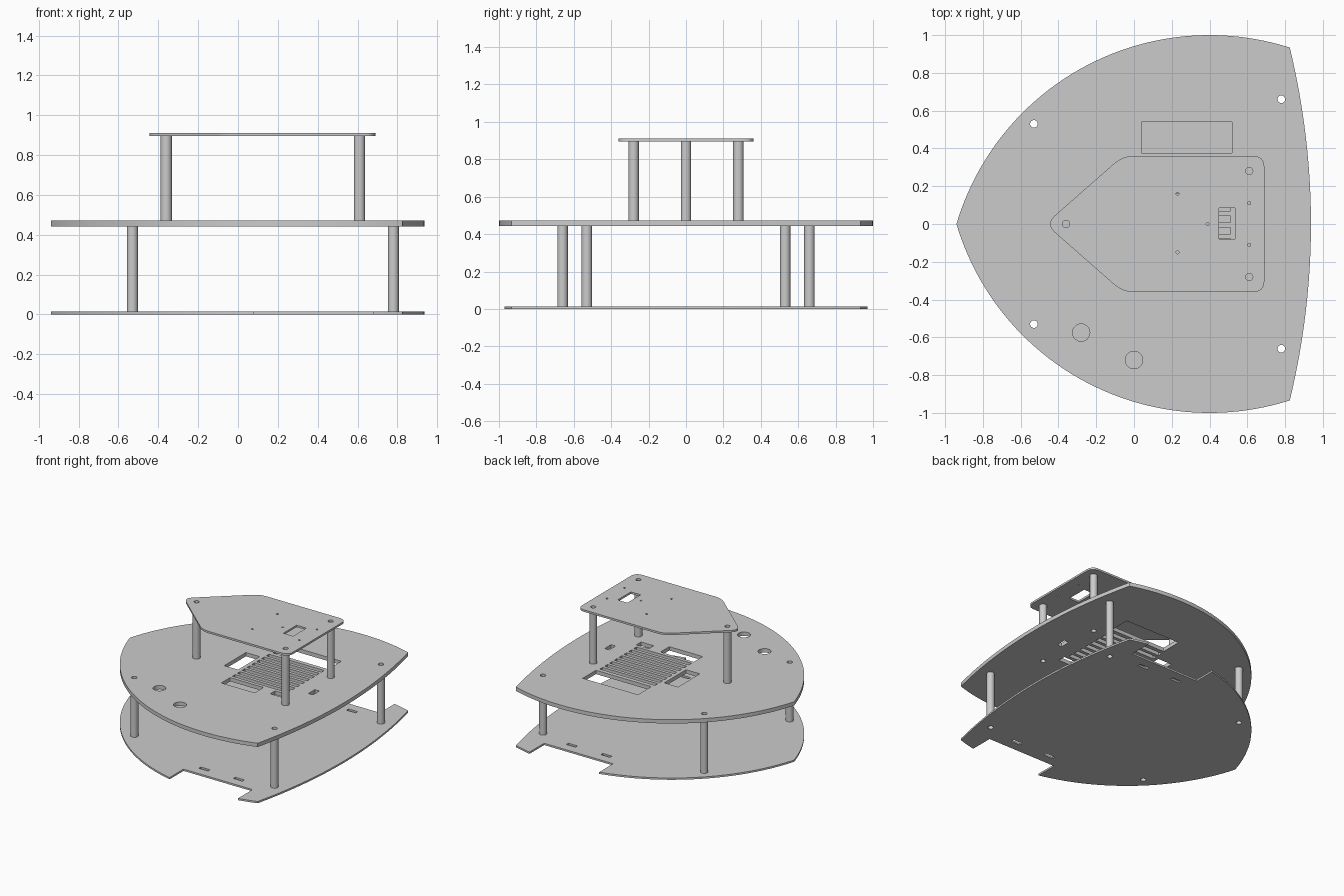
import bpy
from math import sin, cos, pi, sqrt, asin

if "Cube" in bpy.data.objects:
    bpy.data.objects.remove(bpy.data.objects["Cube"])


def circle(x, y, r, n=24):
    return [(x + r * cos(2 * pi * i / n), y + r * sin(2 * pi * i / n)) for i in range(n)]


def rect(x0, x1, y0, y1):
    return [(x0, y0), (x1, y0), (x1, y1), (x0, y1)]


def both(shape):
    return [shape, [(x, -y) for x, y in shape]]


def rounded(pts, radii, steps=8):
    """Round each polygon corner, cutting back by the given length."""
    out = []
    for i, (px, py) in enumerate(pts):
        ends = []
        for qx, qy in (pts[i - 1], pts[(i + 1) % len(pts)]):
            d = sqrt((qx - px) ** 2 + (qy - py) ** 2)
            ends.append((px + (qx - px) * radii[i] / d, py + (qy - py) * radii[i] / d))
        (ax, ay), (bx, by) = ends
        for k in range(steps + 1):
            t = k / steps
            out.append(((1 - t) ** 2 * ax + 2 * t * (1 - t) * px + t * t * bx,
                        (1 - t) ** 2 * ay + 2 * t * (1 - t) * py + t * t * by))
    return out


def extrude(name, outlines, z0, z1):
    """Fill nested closed outlines (inner ones are holes) and give thickness."""
    cu = bpy.data.curves.new(name + "_profile", 'CURVE')
    cu.dimensions = '2D'
    cu.fill_mode = 'BOTH'
    cu.extrude = (z1 - z0) / 2
    for pts in outlines:
        sp = cu.splines.new('POLY')
        sp.points.add(len(pts) - 1)
        for p, (x, y) in zip(sp.points, pts):
            p.co = (x, y, 0, 1)
        sp.use_cyclic_u = True
    tmp = bpy.data.objects.new(name + "_tmp", cu)
    bpy.context.collection.objects.link(tmp)
    dg = bpy.context.evaluated_depsgraph_get()
    me = bpy.data.meshes.new_from_object(tmp.evaluated_get(dg))
    bpy.data.objects.remove(tmp)
    ob = bpy.data.objects.new(name, me)
    ob.location.z = (z0 + z1) / 2
    bpy.context.collection.objects.link(ob)
    bpy.context.view_layer.objects.active = ob
    ob.select_set(True)
    bpy.ops.object.shade_smooth_by_angle(angle=0.6)
    ob.select_set(False)
    return ob


def hull_y(x):
    return sqrt(1.398 ** 2 - (x - 0.4) ** 2) - 0.398


def hull(notch=None):
    """Pointed hull outline: two big side arcs and a shallow rear arc."""
    a0, a1 = asin(-1.34 / 1.398), asin(0.425 / 1.398)
    xs = [0.4 + 1.398 * sin(a0 + (a1 - a0) * i / 48) for i in range(49)]
    side = [(x, max(hull_y(x), 0)) for x in xs]
    if notch:
        n0, n1, ny = notch
        side = ([p for p in side if p[0] < n0]
                + [(n0, hull_y(n0)), (n0, ny), (n1, ny), (n1, hull_y(n1))]
                + [p for p in side if p[0] > n1])
    yc = side[-1][1]
    rear = [(0.937 - 0.112 * (y / yc) ** 2, y)
            for y in (yc * (1 - i / 12) for i in range(1, 24))]
    return side + rear + [(x, -y) for x, y in reversed(side[1:])]


low_posts = [(-0.53, 0.53), (-0.53, -0.53), (0.78, 0.66), (0.78, -0.66)]
high_posts = [(-0.36, 0), (0.61, 0.28), (0.61, -0.28)]
low_holes = [circle(x, y, 0.02) for x, y in low_posts]
high_holes = [circle(x, y, 0.019) for x, y in high_posts]

# bottom plate with wheel notches and bracket slots
slots = both(rect(0.16, 0.24, 0.69, 0.715)) + both(rect(0.46, 0.54, 0.69, 0.715))
extrude("bottom_plate", [hull((0.08, 0.68, 0.79))] + low_holes + slots, 0, 0.014)

# middle plate with openings, cable holes and vent slots
openings = [rect(0.04, 0.52, 0.375, 0.54), rect(-0.12, 0.0, 0.0, 0.27),
            rect(0.03, 0.32, -0.25, -0.14), rect(0.42, 0.53, -0.2, -0.14),
            rect(0.64, 0.68, -0.04, 0.04),
            circle(-0.28, -0.575, 0.046), circle(0, -0.72, 0.046)]
vents = [rect(0.03, 0.51, y - 0.017, y + 0.017)
         for y in (-0.095 + 0.06 * i for i in range(8))]
extrude("middle_plate", [hull()] + low_holes + high_holes + openings + vents, 0.442, 0.472)

# top plate with rounded corners, window and screw holes
top = rounded([(-0.47, 0), (-0.06, -0.36), (0.69, -0.36), (0.69, 0.36), (-0.06, 0.36)],
              [0.07, 0.06, 0.06, 0.06, 0.06])
screws = [circle(x, y, 0.008, 10) for x, y in
          [(0.23, 0.16), (0.23, -0.15), (0.39, 0), (0.61, 0.11), (0.61, -0.11)]]
extrude("top_plate", [top, rect(0.45, 0.535, -0.08, 0.085)] + high_holes + screws, 0.895, 0.91)

# hollow standoff posts
for posts, inner, z0, z1, label in ((low_posts, 0.02, 0.014, 0.442, "lower_post"),
                                    (high_posts, 0.019, 0.472, 0.895, "upper_post")):
    for i, (x, y) in enumerate(posts):
        extrude(f"{label}_{i + 1}", [circle(x, y, 0.028), circle(x, y, inner)], z0, z1)
